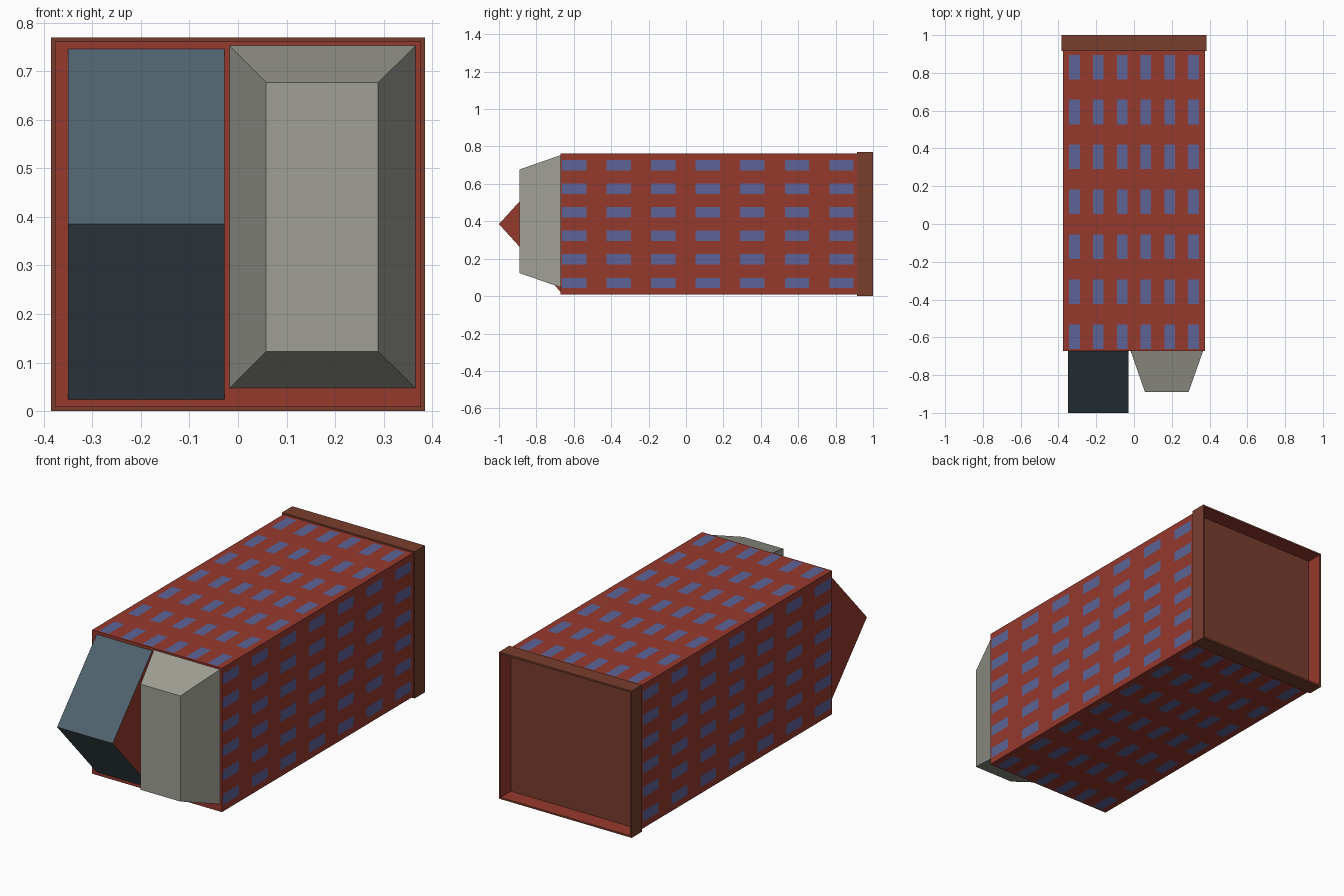
import bpy, bmesh
from math import pi
from mathutils import Matrix, Vector

if "Cube" in bpy.data.objects:
    bpy.data.objects.remove(bpy.data.objects["Cube"])


def material(name, rgb):
    m = bpy.data.materials.new(name)
    m.diffuse_color = (*rgb, 1)
    m.use_nodes = True
    m.node_tree.nodes["Principled BSDF"].inputs["Base Color"].default_value = m.diffuse_color
    return m


BRICK = material("brick_red", (0.305, 0.041, 0.027))
GLASS = material("window_blue", (0.107, 0.127, 0.305))
BROWN = material("roof_brown", (0.19, 0.048, 0.027))
SLATE = material("slate", (0.08, 0.122, 0.156))
GREY = material("stone_grey", (0.35, 0.35, 0.305))

CZ, HALF, RIM = 0.385, 0.377, 0.385
FRONT, ROOF, BACK = -0.672, 0.915, 1.0


def finish(name, bm, mats):
    bmesh.ops.remove_doubles(bm, verts=bm.verts, dist=1e-5)
    bmesh.ops.recalc_face_normals(bm, faces=bm.faces)
    me = bpy.data.meshes.new(name)
    bm.to_mesh(me)
    bm.free()
    for m in mats:
        me.materials.append(m)
    ob = bpy.data.objects.new(name, me)
    bpy.context.collection.objects.link(ob)
    return ob


def ring(bm, x0, x1, z0, z1, y):
    return [bm.verts.new(p) for p in ((x0, y, z0), (x1, y, z0), (x1, y, z1), (x0, y, z1))]


def square(bm, half, y):
    return ring(bm, -half, half, CZ - half, CZ + half, y)


def bridge(bm, a, b, mat=0):
    for i in range(4):
        j = (i + 1) % 4
        bm.faces.new((a[i], a[j], b[j], b[i])).material_index = mat


def breaks(lo, hi, start, pitch, count, half):
    edges = [lo]
    for i in range(count):
        c = start + i * pitch
        edges += [c - half, c + half]
    return edges + [hi]


# Tower: four walls, window panes are the odd cells of each wall grid
bm = bmesh.new()
us = breaks(-HALF, HALF, -0.315, 0.126, 6, 0.028)
ys = breaks(FRONT, ROOF, -0.597, 0.238, 7, 0.065)
for k in range(4):
    place = Matrix.Translation((0, 0, CZ)) @ Matrix.Rotation(k * pi / 2, 4, 'Y')
    grid = [[bm.verts.new(place @ Vector((u, y, HALF))) for y in ys] for u in us]
    for i in range(len(us) - 1):
        for j in range(len(ys) - 1):
            f = bm.faces.new((grid[i][j], grid[i + 1][j], grid[i + 1][j + 1], grid[i][j + 1]))
            f.material_index = 1 if i % 2 and j % 2 else 0
bm.faces.new(square(bm, HALF, FRONT))
bm.faces.new(square(bm, HALF, ROOF)).material_index = 2
finish("tower_body", bm, [BRICK, GLASS, BROWN])

# Collar around the recessed end, brick on its inner side
bm = bmesh.new()
out0, out1 = square(bm, RIM, ROOF), square(bm, RIM, BACK)
in0, in1 = square(bm, HALF - 0.001, ROOF), square(bm, HALF - 0.001, BACK)
bridge(bm, out0, out1)
bridge(bm, out1, in1)
bridge(bm, in1, in0, 1)
bridge(bm, in0, out0)
finish("end_collar", bm, [BROWN, BRICK])

# Gabled roof pointing forward, slate slopes and brick gable ends
bm = bmesh.new()
x0, x1 = -0.35, -0.028
base = ring(bm, x0, x1, 0.024, 0.746, FRONT)
left, right = [bm.verts.new((x, -1.0, CZ)) for x in (x0, x1)]
bm.faces.new(base)
bm.faces.new((base[0], base[1], right, left))
bm.faces.new((base[3], base[2], right, left))
bm.faces.new((base[0], base[3], left)).material_index = 1
bm.faces.new((base[1], base[2], right)).material_index = 1
finish("gabled_roof", bm, [SLATE, BRICK])

# Tapered flat-topped roof beside it
bm = bmesh.new()
base = ring(bm, -0.018, 0.366, 0.047, 0.753, FRONT)
top = ring(bm, 0.058, 0.289, 0.123, 0.677, -0.89)
bm.faces.new(base)
bm.faces.new(top)
bridge(bm, base, top)
finish("tapered_roof", bm, [GREY])
